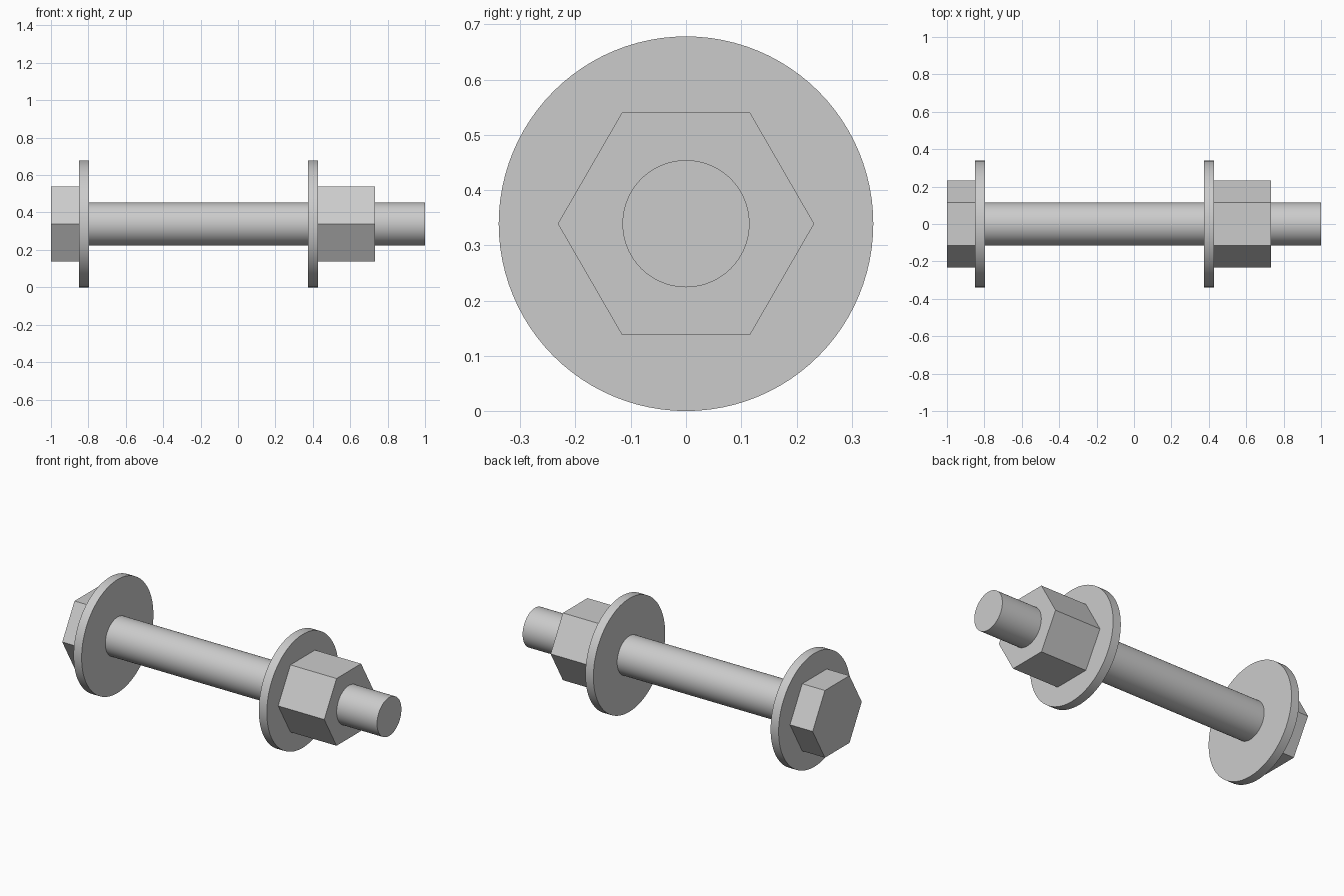
import bpy
import math

cube = bpy.data.objects.get("Cube")
if cube:
    bpy.data.objects.remove(cube, do_unlink=True)

AXIS_Z = 0.339
HEX_RADIUS = 0.232
WASHER_RADIUS = 0.339
SHAFT_RADIUS = 0.115

# Plain steel
steel = bpy.data.materials.new("steel grey")
steel.use_nodes = True
colour = (0.6, 0.6, 0.6, 1)
steel.diffuse_color = colour
steel.node_tree.nodes["Principled BSDF"].inputs["Base Color"].default_value = colour


def rod(name, start, end, radius, sides, smooth=True):
    """Prism lying along x between two stations."""
    bpy.ops.mesh.primitive_cylinder_add(
        vertices=sides, radius=radius, depth=end - start,
        location=((start + end) / 2, 0, AXIS_Z), rotation=(0, math.pi / 2, 0))
    part = bpy.context.object
    part.name = name
    part.data.materials.append(steel)
    bpy.ops.object.transform_apply(location=False, rotation=True, scale=True)
    if smooth:
        bpy.ops.object.shade_smooth_by_angle(angle=math.radians(30))
    return part


# Bolt: hexagonal head and round shaft
rod("bolt_head", -1, -0.85, HEX_RADIUS, 6, smooth=False)
rod("bolt_shaft", -0.85, 1, SHAFT_RADIUS, 96)

# Washers under the head and the nut
rod("head_washer", -0.85, -0.797, WASHER_RADIUS, 96)
rod("nut_washer", 0.375, 0.428, WASHER_RADIUS, 96)

# Hexagonal nut
rod("nut", 0.428, 0.733, HEX_RADIUS, 6, smooth=False)
